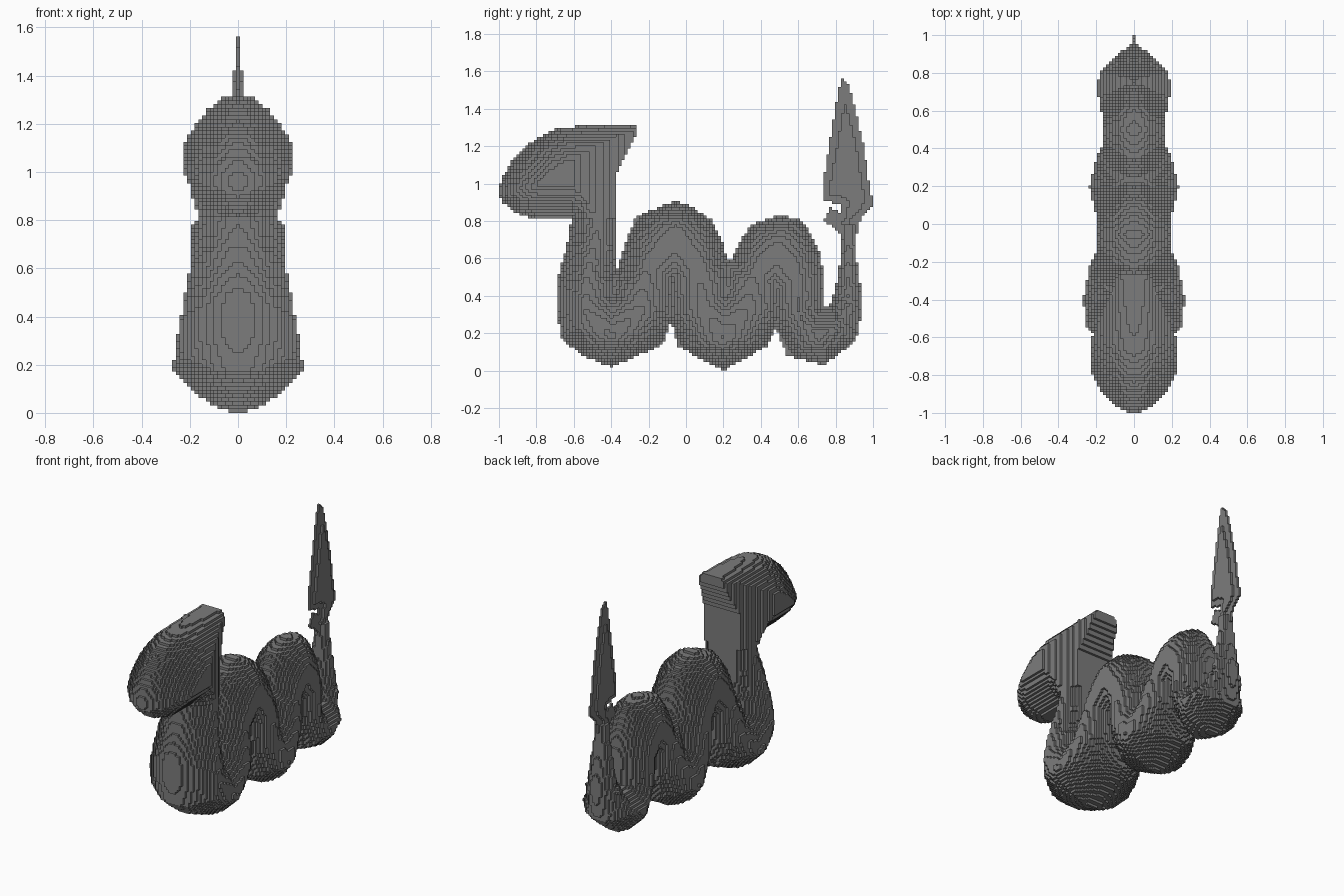
import bpy
import bmesh
import math
from mathutils import Vector

cube = bpy.data.objects.get("Cube")
if cube:
    bpy.data.objects.remove(cube, do_unlink=True)

STEP = 2 / 128          # edge of one building block

stone = bpy.data.materials.new("stone_grey")
stone.use_nodes = True
stone.diffuse_color = (0.2, 0.2, 0.2, 1)
stone.node_tree.nodes["Principled BSDF"].inputs["Base Color"].default_value = (0.2, 0.2, 0.2, 1)


def along(p, a, b):
    """Distance from p to the segment a-b, and the fraction along it."""
    dy, dz = b[0] - a[0], b[1] - a[1]
    t = ((p[0] - a[0]) * dy + (p[1] - a[1]) * dz) / (dy * dy + dz * dz)
    t = min(1, max(0, t))
    return math.hypot(p[0] - a[0] - t * dy, p[1] - a[1] - t * dz), t


def edge_distance(p, line):
    return min(along(p, a, b)[0] for a, b in zip(line, line[1:]))


def inside(p, loop):
    hit = False
    for a, b in zip(loop, loop[1:] + loop[:1]):
        if (a[1] > p[1]) != (b[1] > p[1]):
            if p[0] < a[0] + (p[1] - a[1]) * (b[0] - a[0]) / (b[1] - a[1]):
                hit = not hit
    return hit


def blocks(name, outline, flat_back, half_width):
    """Fill a side outline with mirrored rows of blocks, each as wide as half_width says."""
    loop = outline + flat_back
    cols = {}
    for j in range(-64, 64):
        for k in range(102):
            p = ((j + 0.5) * STEP, (k + 0.5) * STEP)
            if inside(p, loop):
                h = half_width(p, edge_distance(p, outline))
                cols[j, k] = (max(0, round(h / STEP - 0.5)) + 0.5) * STEP

    bm = bmesh.new()
    cache = {}

    def quad(points, normal):
        pts = [Vector(q) for q in points]
        if (pts[1] - pts[0]).cross(pts[2] - pts[1]).dot(Vector(normal)) < 0:
            pts.reverse()
        verts = []
        for q in pts:
            key = tuple(round(c / STEP * 2) for c in q)
            if key not in cache:
                cache[key] = bm.verts.new(q)
            verts.append(cache[key])
        bm.faces.new(verts)

    for (j, k), h in cols.items():
        y0, y1, z0, z1 = (c * STEP for c in (j, j + 1, k, k + 1))
        for x in (-h, h):
            quad([(x, y0, z0), (x, y1, z0), (x, y1, z1), (x, y0, z1)], (x, 0, 0))
        # steps down to lower neighbours
        for dj, dk in ((1, 0), (-1, 0), (0, 1), (0, -1)):
            low = cols.get((j + dj, k + dk))
            if low is None:
                spans = [(-h, h)]
            elif low < h:
                spans = [(-h, -low), (low, h)]
            else:
                continue
            a = (y1 if dj > 0 else y0, z1 if dk > 0 else z0)
            b = (y0 if dj < 0 else y1, z0 if dk < 0 else z1)
            for x0, x1 in spans:
                quad([(x0, *a), (x1, *a), (x1, *b), (x0, *b)], (0, dj, dk))

    mesh = bpy.data.meshes.new(name)
    bm.to_mesh(mesh)
    bm.free()
    mesh.materials.append(stone)
    obj = bpy.data.objects.new(name, mesh)
    bpy.context.collection.objects.link(obj)
    return obj


# Coiled body: centre line as (y, z, half width, reach)
spine = [
    (-.49, 1.0, .165, .145), (-.49, .78, .17, .15), (-.53, .55, .21, .19),
    (-.54, .32, .25, .21), (-.4, .18, .27, .22), (-.25, .32, .24, .20),
    (-.21, .55, .20, .19), (-.06, .72, .20, .21), (.07, .55, .20, .19),
    (.09, .34, .21, .19), (.2, .18, .235, .22), (.33, .34, .20, .19),
    (.36, .52, .17, .18), (.49, .64, .165, .20), (.61, .5, .17, .18),
    (.64, .32, .18, .18), (.74, .17, .2, .19), (.85, .26, .155, .15),
    (.88, .5, .08, .10), (.87, .7, .04, .07), (.86, .82, .03, .06),
]
body_outline = [
    (-.6, .95), (-.62, .75), (-.65, .62), (-.69, .48), (-.69, .33), (-.67, .17),
    (-.55, .08), (-.4, .02), (-.12, .14), (-.08, .26), (-.04, .13), (.08, .06),
    (.2, 0), (.43, .13), (.48, .23), (.54, .08), (.74, .03), (.91, .16),
    (.93, .26), (.94, .4), (.91, .6), (.9, .79), (.84, .79), (.83, .65),
    (.81, .48), (.77, .34), (.73, .34), (.74, .5), (.71, .64), (.66, .75),
    (.6, .81), (.49, .83), (.35, .78), (.28, .68), (.25, .6), (.22, .6),
    (.19, .7), (.14, .8), (.04, .87), (-.05, .91), (-.18, .86), (-.27, .82),
    (-.33, .66), (-.37, .54),
]


def body_width(p, depth):
    best = 0
    for a, b in zip(spine, spine[1:]):
        d, t = along(p, a, b)
        w, reach = (a[i] + t * (b[i] - a[i]) for i in (2, 3))
        if d < reach:
            tube = w * (1 - (d / reach) ** 1.7) ** (1 / 1.7)
            best = max(best, min(tube, max(2.7 * w, .35) * math.sqrt(depth)))
    return best


blocks("coiled_body", body_outline, [(-.37, .95)], body_width)

# Head: domed skull narrowing to a flat back and an overhanging crest
head_outline = [
    (-.27, 1.32), (-.5, 1.31), (-.67, 1.3), (-.79, 1.25), (-.91, 1.15),
    (-.98, 1.04), (-1, .97), (-.99, .91), (-.91, .84), (-.8, .81), (-.62, .81),
]
head_back = [(-.37, .81), (-.37, 1.05), (-.31, 1.17), (-.26, 1.29)]


def head_width(p, depth):
    dome = .52 * math.sqrt(depth)
    taper = .08 + .4 * (-.25 - p[0])
    jaw = .155 + .6 * (p[1] - .81)
    return min(.23, dome, taper, jaw)


blocks("head", head_outline, head_back, head_width)

# Tail blade: thin upright spearhead with small barbs
tail_outline = [
    (.83, .7), (.82, .74), (.74, .8), (.77, .88), (.82, .84), (.83, .89), (.73, .91),
    (.73, 1), (.76, 1.17), (.82, 1.52), (.84, 1.575), (.88, 1.5), (.95, 1.2),
    (.98, 1), (1, .89), (.92, .79), (.91, .7),
]
blocks("tail_blade", tail_outline, [],
       lambda p, depth: .022 if depth > .04 and p[1] < 1.42 else 0)
